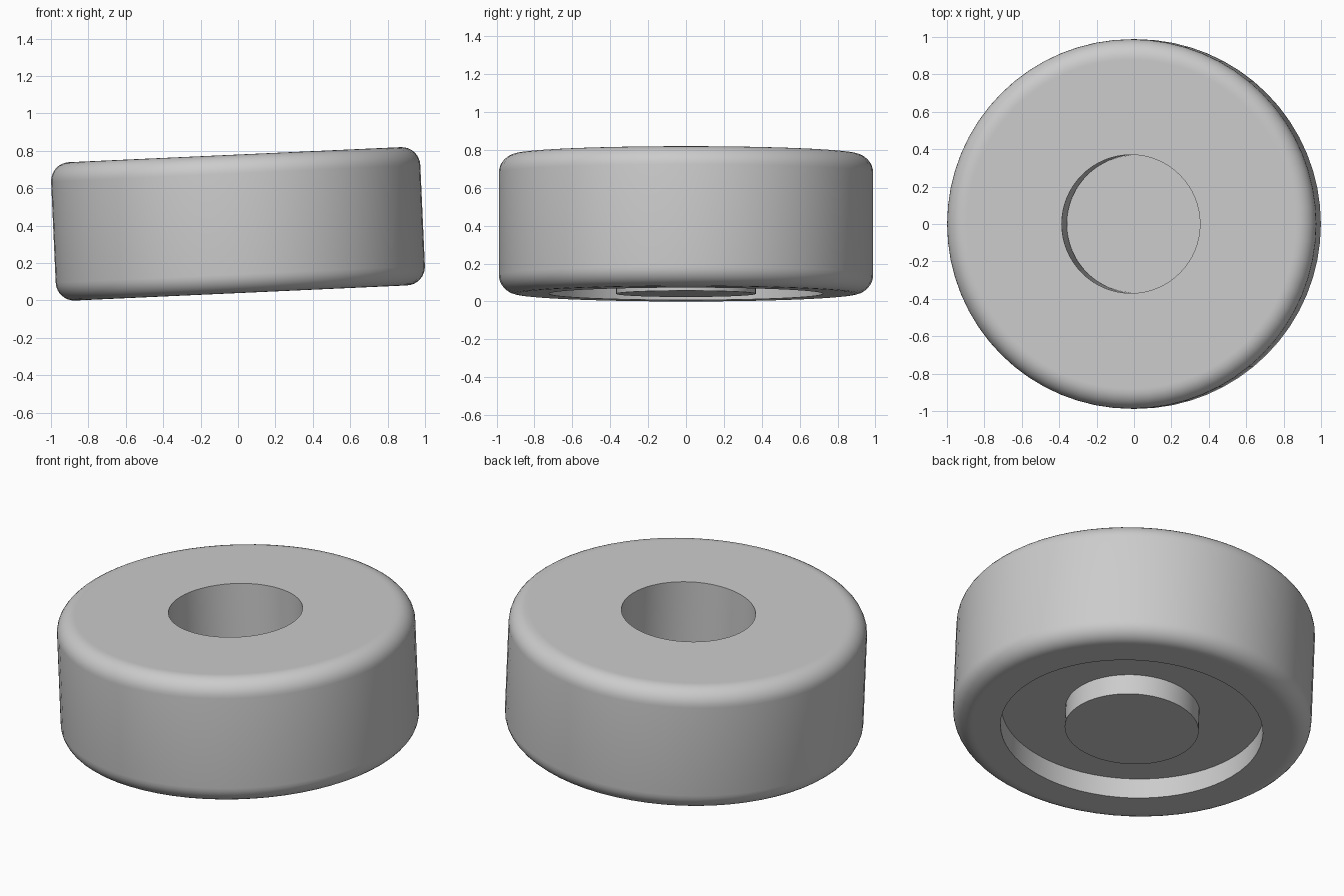
import bpy
import bmesh
from math import cos, sin, pi, radians

cube = bpy.data.objects.get("Cube")
if cube:
    bpy.data.objects.remove(cube, do_unlink=True)

SIDES = 64
RADIUS, HALF = 0.988, 0.37      # wheel radius and half its thickness
ROUND = 0.1                     # edge rounding
BORE = 0.37                     # central hole radius
RECESS, RECESS_DEPTH = 0.723, 0.123
BORE_DEPTH = 0.57
TILT = radians(-2.6)

grey = bpy.data.materials.new("light grey")
grey.use_nodes = True
colour = (0.6, 0.6, 0.6, 1)
grey.diffuse_color = colour
grey.node_tree.nodes["Principled BSDF"].inputs["Base Color"].default_value = colour


def lathe(name, profile, closed):
    """Revolve (radius, height) points about z, then tilt the part."""
    bm = bmesh.new()
    verts = [bm.verts.new((r, 0, z)) for r, z in profile]
    pairs = list(zip(verts, verts[1:]))
    if closed:
        pairs.append((verts[-1], verts[0]))
    edges = [bm.edges.new(p) for p in pairs]
    bmesh.ops.spin(bm, geom=verts + edges, cent=(0, 0, 0), axis=(0, 0, 1),
                   angle=2 * pi, steps=SIDES, use_merge=True)
    bmesh.ops.remove_doubles(bm, verts=bm.verts[:], dist=0.0001)
    bmesh.ops.recalc_face_normals(bm, faces=bm.faces[:])
    mesh = bpy.data.meshes.new(name)
    bm.to_mesh(mesh)
    bm.free()
    mesh.materials.append(grey)
    obj = bpy.data.objects.new(name, mesh)
    bpy.context.collection.objects.link(obj)
    obj.rotation_euler = (0, TILT, 0)
    obj.location.z = 0.41
    bpy.ops.object.select_all(action='DESELECT')
    obj.select_set(True)
    bpy.context.view_layer.objects.active = obj
    bpy.ops.object.shade_smooth_by_angle(angle=radians(30))
    return obj


def rounded_corner(start, side):
    """Quarter arc at the outer rim, turning outward to inward."""
    return [(RADIUS - ROUND + ROUND * cos(start + i * pi / 16),
             side * (HALF - ROUND) + ROUND * sin(start + i * pi / 16))
            for i in range(9)]


# Wheel body: bore, recessed underside, rounded rim, flat top
flat = RADIUS - ROUND - 0.01
body = [(BORE, HALF - RECESS_DEPTH - 2 * HALF + 2 * RECESS_DEPTH),
        (RECESS, RECESS_DEPTH - HALF),
        (RECESS, -HALF),
        (flat, -HALF)]
body += rounded_corner(-pi / 2, -1)
body += rounded_corner(0, 1)
body += [(flat, HALF), (BORE, HALF)]
lathe("wheel_body", body, True)

# Hub plug: closes the bore and stands flush with the underside
hub_top = HALF - BORE_DEPTH
lathe("hub_plug", [(0, -HALF), (BORE - 0.001, -HALF),
                   (BORE - 0.001, hub_top), (0, hub_top)], False)
